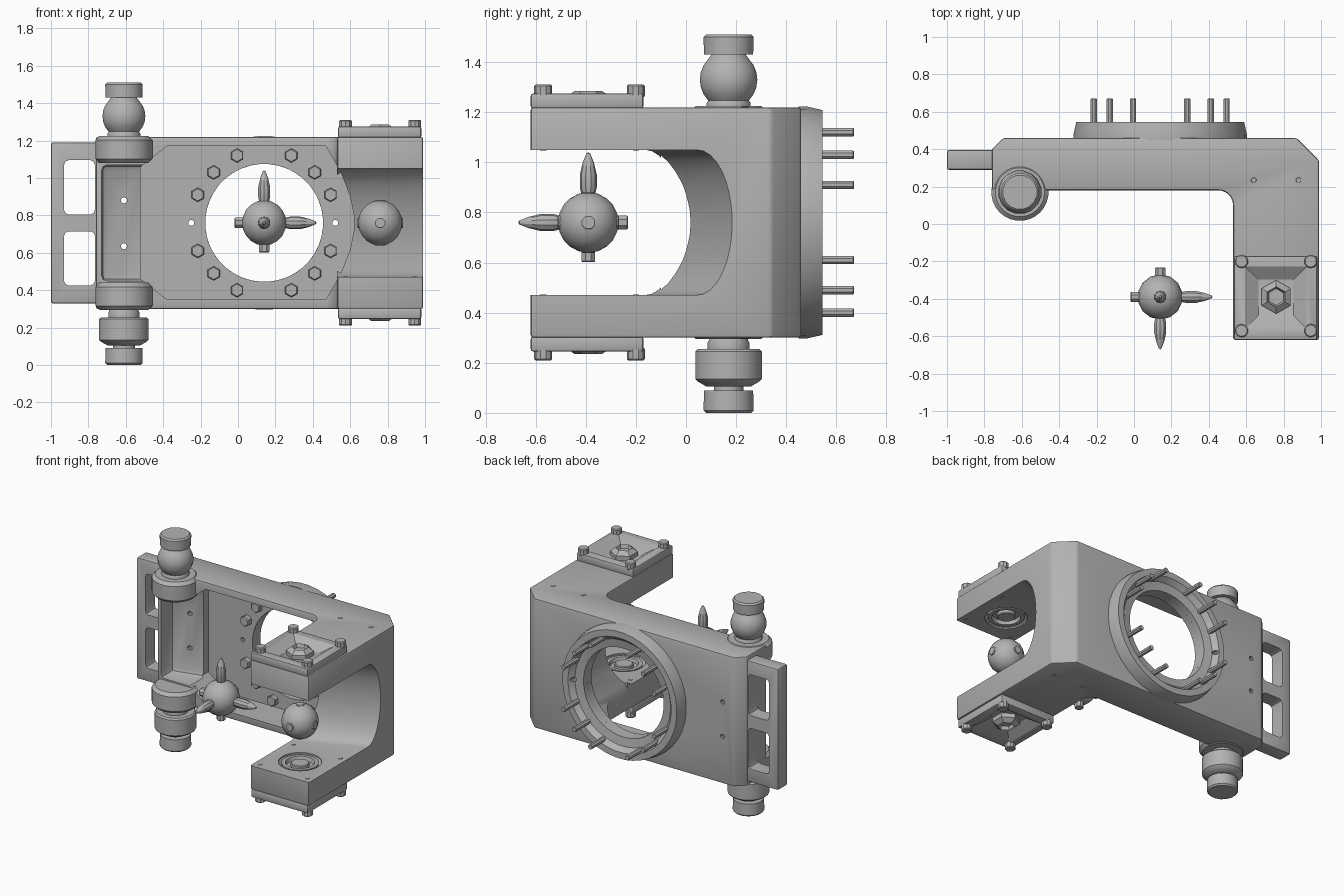
import bpy, bmesh, math
from mathutils import Vector

cube = bpy.data.objects.get("Cube")
if cube:
    bpy.data.objects.remove(cube)

metal = bpy.data.materials.new("grey_metal")
metal.use_nodes = True
metal.diffuse_color = (0.45, 0.45, 0.45, 1)
metal.node_tree.nodes["Principled BSDF"].inputs["Base Color"].default_value = (0.45, 0.45, 0.45, 1)

MID = 0.76            # height of the mirror plane
HUB = (0.14, MID)     # round port centre in x, z
PORT = 0.315


def make(name, bm, smooth=True):
    bmesh.ops.remove_doubles(bm, verts=bm.verts, dist=1e-5)
    bmesh.ops.recalc_face_normals(bm, faces=bm.faces)
    mesh = bpy.data.meshes.new(name)
    bm.to_mesh(mesh)
    bm.free()
    mesh.materials.append(metal)
    ob = bpy.data.objects.new(name, mesh)
    bpy.context.collection.objects.link(ob)
    if smooth:
        shade(ob)
    return ob


def shade(ob):
    ob.data.shade_smooth()
    ob.data.set_sharp_from_angle(angle=math.radians(32))


def prism(name, pts, lo, hi, plane="xy"):
    """Extrude a flat outline along the axis missing from the plane."""
    place = {"xy": lambda a, b, c: (a, b, c),
             "xz": lambda a, b, c: (a, c, b),
             "yz": lambda a, b, c: (c, a, b)}[plane]
    bm = bmesh.new()
    low, top = ([bm.verts.new(place(a, b, c)) for a, b in pts] for c in (lo, hi))
    bm.faces.new(low)
    bm.faces.new(top)
    n = len(pts)
    for i in range(n):
        j = (i + 1) % n
        bm.faces.new((low[i], low[j], top[j], top[i]))
    return make(name, bm, False)


def box(name, x0, x1, y0, y1, z0, z1):
    return prism(name, [(x0, y0), (x1, y0), (x1, y1), (x0, y1)], z0, z1)


def lathe(name, profile, centre, axis=(0, 0, 1), seg=20, closed=False):
    """Turn (radius, distance along axis) points around an axis."""
    rot = Vector(axis).to_track_quat("Z", "Y")
    bm = bmesh.new()
    rings = []
    for r, h in profile:
        angles = [2 * math.pi * (k + 0.5) / seg for k in range(seg)]
        rings.append([bm.verts.new(Vector(centre) + rot @ Vector((r * math.cos(a), r * math.sin(a), h)))
                      for a in angles])
    pairs = list(zip(rings, rings[1:]))
    if closed:
        pairs.append((rings[-1], rings[0]))
    else:
        bm.faces.new(rings[0])
        bm.faces.new(rings[-1])
    for p, q in pairs:
        for k in range(seg):
            m = (k + 1) % seg
            bm.faces.new((p[k], p[m], q[m], q[k]))
    return make(name, bm)


def rod(name, centre, axis, r, lo, hi, seg=12):
    b = min(r, hi - lo) * 0.15
    return lathe(name, [(r - b, lo), (r, lo + b), (r, hi - b), (r - b, hi)], centre, axis, seg)


def finish(ob, cutters=(), bevel=0.0):
    """Round the edges, cut the openings and bake the result."""
    if bevel:
        m = ob.modifiers.new("bevel", "BEVEL")
        m.width, m.segments = bevel, 2
        m.limit_method, m.angle_limit = "ANGLE", math.radians(40)
    for c in cutters:
        m = ob.modifiers.new("cut", "BOOLEAN")
        m.operation, m.solver, m.object = "DIFFERENCE", "EXACT", c
    bpy.context.view_layer.update()
    graph = bpy.context.evaluated_depsgraph_get()
    ob.data = bpy.data.meshes.new_from_object(ob.evaluated_get(graph))
    ob.modifiers.clear()
    shade(ob)
    return ob


def arc(cx, cy, rx, ry, a0, a1, n):
    steps = [math.radians(a0 + (a1 - a0) * i / n) for i in range(n + 1)]
    return [(cx + rx * math.cos(t), cy + ry * math.sin(t)) for t in steps]


def mirrored(half):
    return half + [(a, 2 * MID - b) for a, b in reversed(half)]


# L-shaped housing
outline = [(-0.76, 0.18)] + arc(0.45, 0.10, 0.08, 0.08, 90, 0, 6) + [
    (0.53, -0.62), (0.99, -0.62), (0.99, 0.34), (0.87, 0.46), (-0.70, 0.46), (-0.76, 0.40)]
body = prism("housing", outline, 0.30, 1.22)

# fork opening, slanted towards the outer side
fork = prism("fork_cutter", [(-1, 1.05), (-1, 0.47)] + arc(-0.14, MID, 0.14, 0.29, -90, 90, 16), 0.4, 1.2, "yz")
for v in fork.data.vertices:
    v.co.y += (v.co.x - 0.58) * 0.45

# front pocket: deep centre plus sloping left end
centre_pocket = prism("pocket_cutter", mirrored(
    [(-0.52, 1.06), (-0.38, 1.17), (0.47, 1.17), (0.55, 1.03), (0.60, 0.90), (0.62, 0.80)]), -0.1, 0.41, "xz")
end_pocket = prism("pocket_end_cutter", [(-0.73, 0), (-0.73, 0.30), (-0.3, 0.41), (-0.3, 0)], 0.45, 1.07)
finish(end_pocket, bevel=0.03)
port = rod("port_cutter", (HUB[0], 0, HUB[1]), (0, 1, 0), PORT, 0.1, 0.8, 48)
pins = [rod("pin_cutter", (x, 0, z), (0, 1, 0), 0.016, 0.2, 0.8, 10)
        for x, z in [(0.52, MID), (-0.25, MID), (-0.61, 0.88), (-0.61, 0.635)]]
seats = [rod("seat_cutter", (0.76, -0.39, MID), (0, 0, s), 0.14, 0.1, 0.32, 24) for s in (1, -1)]
finish(body, [fork, centre_pocket, end_pocket, port] + pins + seats, 0.012)

# back flange around the port
flange = lathe("port_flange", [(PORT, 0.42), (0.465, 0.45), (0.465, 0.48), (0.45, 0.545), (0.405, 0.545),
                               (0.375, 0.51), (PORT, 0.50)], (HUB[0], 0, HUB[1]), (0, 1, 0), 40, True)
finish(flange, pins[:2])

# flange bolts
for dx, dz in [(0.145, 0.36), (0.27, 0.27), (0.355, 0.15)]:
    for sx in (1, -1):
        for sz in (1, -1):
            at = (HUB[0] + sx * dx, 0, HUB[1] + sz * dz)
            rod("flange_bolt_head", at, (0, 1, 0), 0.038, 0.375, 0.42, 6)
            rod("flange_bolt_shank", at, (0, 1, 0), 0.018, 0.40, 0.67, 8)

# clamp plates, bolts and bearing seats on both fork arms
for s, side in ((1, "upper"), (-1, "lower")):
    up = (0, 0, s)
    plate = box(side + "_plate", 0.535, 0.98, -0.62, -0.17, *sorted((MID + s * 0.455, MID + s * 0.515)))
    dish = box("dish_cutter", 0.57, 0.945, -0.585, -0.205, *sorted((MID + s * 0.47, MID + s * 0.53)))
    for v in dish.data.vertices:
        if abs(v.co.z - MID) < 0.5:
            v.co.x = 0.76 + (v.co.x - 0.76) * 0.5
            v.co.y = -0.39 + (v.co.y + 0.39) * 0.5
    finish(plate, [dish], 0.01)
    bpy.data.objects.remove(dish)
    for x in (0.575, 0.945):
        for y in (-0.2, -0.57):
            rod(side + "_plate_bolt", (x, y, MID), up, 0.036, 0.50, 0.55, 10)
            rod(side + "_arm_pin", (x, y, MID), up, 0.014, 0.287, 0.30, 8)
    lathe(side + "_centre_nut", [(0.09, 0.46), (0.09, 0.50), (0.055, 0.525), (0.045, 0.50)],
          (0.76, -0.39, MID), up, 6)
    lathe(side + "_bearing_ring", [(0.12, 0.33), (0.12, 0.295), (0.095, 0.295), (0.085, 0.33)],
          (0.76, -0.39, MID), up, 24, True)
    rod(side + "_bearing_core", (0.76, -0.39, MID), up, 0.06, 0.295, 0.33, 16)
    for x in (0.64, 0.88):
        rod(side + "_dowel", (x, 0.235, MID), up, 0.015, 0.45, 0.464, 8)
    # clevis boss
    rod(side + "_clevis_boss", (-0.61, 0.17, MID), up, 0.153, 0.32, 0.465, 28)

# upper post with ball and cap
ball = arc(0, 1.33, 0.117, 0.117, -45, 45, 6)
lathe("upper_post", [(0.06, 1.2), (0.09, 1.215), (0.09, 1.235)] + ball +
      [(0.07, 1.43), (0.1, 1.43), (0.102, 1.5), (0.092, 1.51)], (-0.61, 0.17, 0), seg=16)
# lower post with collar and nut
lathe("lower_post", [(0.092, 0), (0.102, 0.01), (0.1, 0.09), (0.06, 0.09), (0.06, 0.105), (0.09, 0.105),
                     (0.125, 0.125), (0.135, 0.135), (0.135, 0.245), (0.125, 0.255), (0.085, 0.255),
                     (0.085, 0.28), (0.07, 0.31)], (-0.61, 0.17, 0), seg=16)

# side handle with two windows
handle = box("side_handle", -1.0, -0.74, 0.29, 0.395, 0.33, 1.19)
windows = [box("window_cutter", -0.93, -0.765, 0, 0.6, z, z + 0.29) for z in (0.425, 0.805)]
for w in windows:
    finish(w, bevel=0.025)
finish(handle, windows, 0.01)

# axis ball with three spikes and three stubs, and a plain ball with flat buttons
globe = arc(0, 0, 0.121, 0.121, -89, 89, 10)
spike = [(0.024, 0.1), (0.034, 0.14), (0.034, 0.19), (0.022, 0.24), (0.008, 0.275), (0.001, 0.28)]
for name, x in (("axis_ball", 0.14), ("plain_ball", 0.76)):
    at = (x, -0.39, MID)
    lathe(name, globe, at, seg=14)
    for axis in [(1, 0, 0), (0, -1, 0), (0, 0, 1)]:
        back = tuple(-c for c in axis)
        if name == "axis_ball":
            lathe("axis_spike", spike, at, axis, 10)
            rod("axis_stub", at, back, 0.03, 0.1, 0.158, 8)
        else:
            for d in (axis, back):
                rod("ball_button", at, d, 0.03, 0.1, 0.122, 8)

# remove the cutting shapes
for c in [fork, centre_pocket, end_pocket, port] + pins + seats + windows:
    bpy.data.objects.remove(c)
